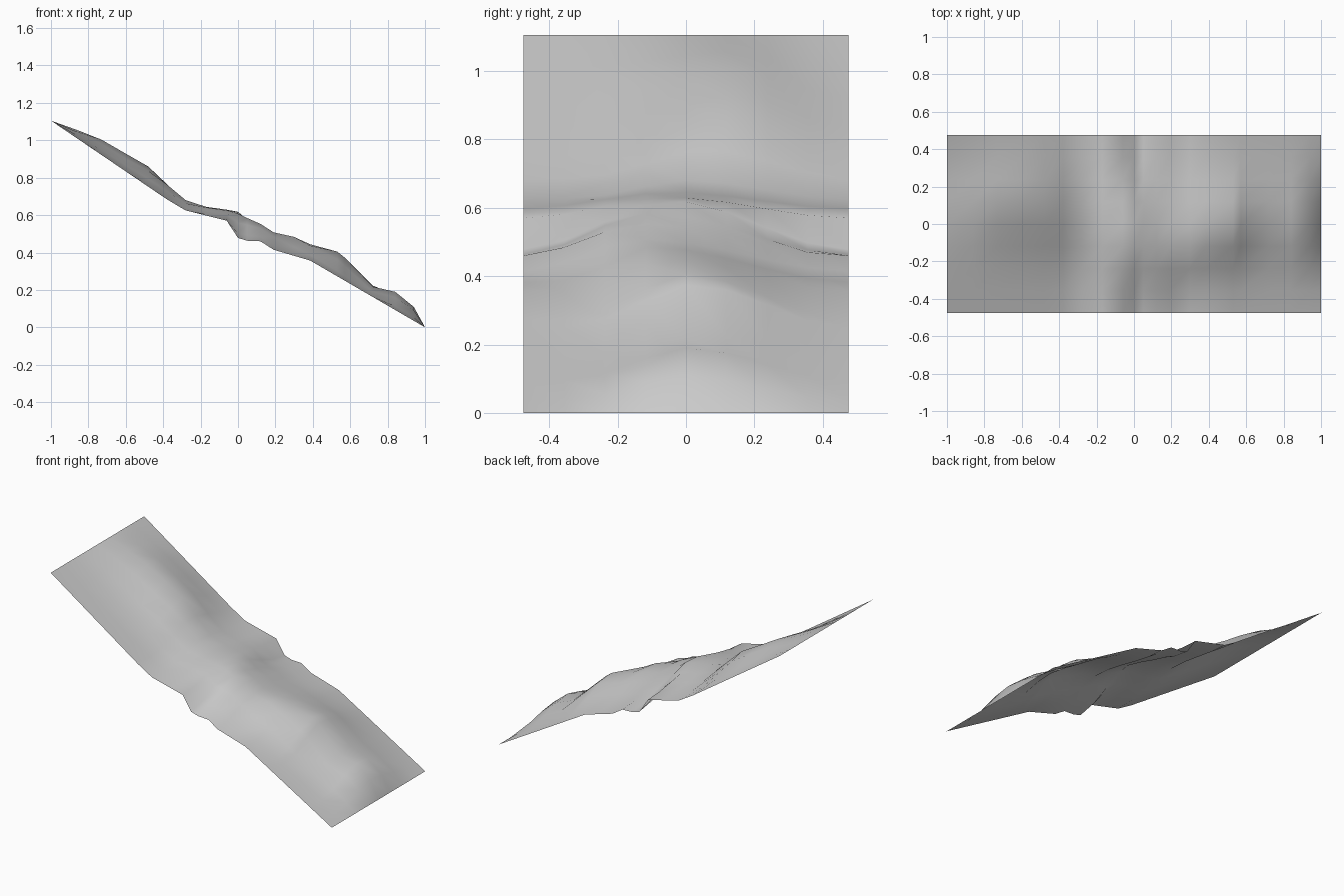
import bpy
import bmesh

# Remove the default object
cube = bpy.data.objects.get("Cube")
if cube is not None:
    bpy.data.objects.remove(cube, do_unlink=True)

HALF_WIDTH = 0.475
ROWS = 8

# Height of the slope along its two long borders: (x, z)
BORDER = [(-1, 1.105), (-.3, .63), (-.06, .57), (0, .478), (.06, .46),
          (.12, .46), (.19, .415), (.386, .357), (1, 0)]

# Ridge running down the slope: (x, z, y position of the crest)
RIDGE = [(-1, 1.105, .1), (-.86, 1.055, .12), (-.73, 1.005, .15),
         (-.6, .93, .15), (-.48, .86, .12), (-.38, .77, .06), (-.28, .68, 0),
         (-.17, .645, -.04), (-.06, .63, -.04), (0, .62, -.04),
         (.05, .585, -.1), (.12, .553, -.12), (.19, .508, -.12),
         (.3, .485, -.1), (.386, .447, -.06), (.53, .405, 0),
         (.57, .375, .02), (.72, .225, .08), (.84, .19, 0),
         (.94, .11, -.02), (1, 0, 0)]


def border_height(x):
    """Follow the border profile in straight segments."""
    for (x_a, z_a), (x_b, z_b) in zip(BORDER, BORDER[1:]):
        if x <= x_b:
            return z_a + (z_b - z_a) * (x - x_a) / (x_b - x_a)
    return BORDER[-1][1]


def falloff(x, y, crest_y):
    """Fade the ridge from its crest to either long border."""
    side = HALF_WIDTH if y > crest_y else -HALF_WIDTH
    t = 1 - (y - crest_y) / (side - crest_y)
    fade = t * t * (3 - 2 * t)
    steep_front = y < crest_y and abs(x) > 0.2
    return fade ** 2.2 if steep_front else fade


def make_material(name, color):
    material = bpy.data.materials.new(name)
    material.use_nodes = True
    material.diffuse_color = color
    shader = next(node for node in material.node_tree.nodes
                  if node.type == "BSDF_PRINCIPLED")
    shader.inputs["Base Color"].default_value = color
    return material


# Sloping ground sheet, one column of points per ridge knot
bm = bmesh.new()
columns = []
for x, crest_z, crest_y in RIDGE:
    base = border_height(x)
    column = []
    for row in range(ROWS + 1):
        y = HALF_WIDTH * (2 * row / ROWS - 1)
        z = base + (crest_z - base) * falloff(x, y, crest_y)
        column.append(bm.verts.new((x, y, z)))
    columns.append(column)

for near, far in zip(columns, columns[1:]):
    for row in range(ROWS):
        face = bm.faces.new((near[row], far[row], far[row + 1], near[row + 1]))
        face.smooth = True

mesh = bpy.data.meshes.new("sloping_ground")
bm.to_mesh(mesh)
bm.free()
mesh.materials.append(make_material("stone_grey", (0.6, 0.6, 0.6, 1)))
ground = bpy.data.objects.new("sloping_ground", mesh)
bpy.context.collection.objects.link(ground)
